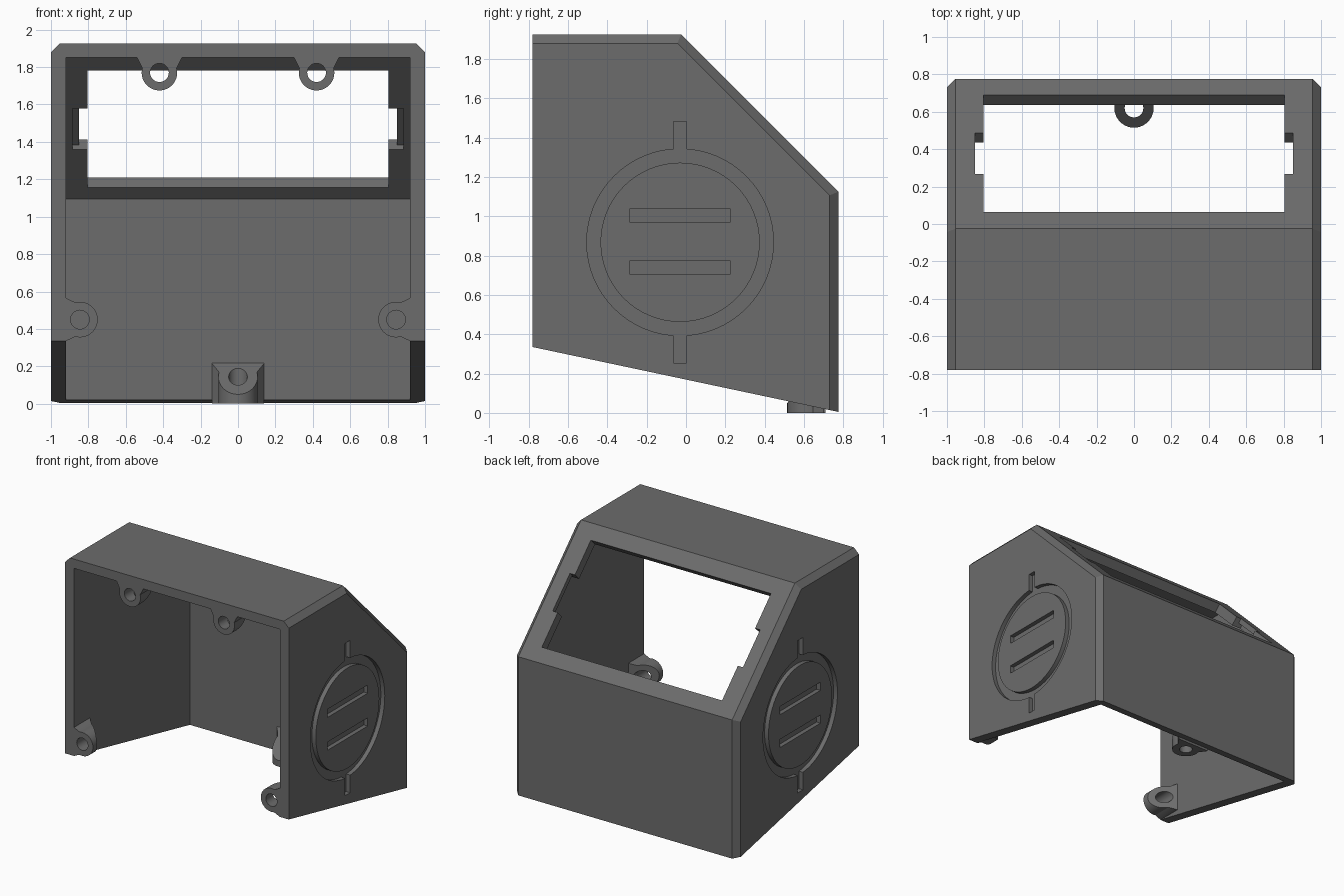
import bpy, bmesh, math
from mathutils import Vector, Matrix

if "Cube" in bpy.data.objects:
    bpy.data.objects.remove(bpy.data.objects["Cube"])

gray = bpy.data.materials.new("dark gray plastic")
gray.diffuse_color = (0.15, 0.15, 0.15, 1)
gray.use_nodes = True
gray.node_tree.nodes["Principled BSDF"].inputs["Base Color"].default_value = gray.diffuse_color


def make(name, bm):
    bmesh.ops.recalc_face_normals(bm, faces=bm.faces)
    me = bpy.data.meshes.new(name)
    bm.to_mesh(me)
    bm.free()
    me.materials.append(gray)
    ob = bpy.data.objects.new(name, me)
    bpy.context.collection.objects.link(ob)
    return ob


def loft(name, rings, closed=False):
    """Skin equal-length rings; cap the ends, or join last to first."""
    bm = bmesh.new()
    vs = [[bm.verts.new(p) for p in r] for r in rings]
    n = len(vs[0])
    pairs = list(zip(vs, vs[1:])) + ([(vs[-1], vs[0])] if closed else [])
    for a, b in pairs:
        for i in range(n):
            j = (i + 1) % n
            bm.faces.new((a[i], a[j], b[j], b[i]))
    if not closed:
        bm.faces.new(vs[0])
        bm.faces.new(vs[-1])
    return make(name, bm)


def box(name, center, size, rot=Matrix()):
    bm = bmesh.new()
    bmesh.ops.create_cube(bm, size=1)
    bm.transform(Matrix.Translation(center) @ rot @ Matrix.Diagonal((*size, 1)))
    return make(name, bm)


def cut(ob, cutters):
    """Subtract each cutter, bake the result and remove the cutters."""
    for c in cutters:
        m = ob.modifiers.new("cut", 'BOOLEAN')
        m.operation, m.solver, m.object = 'DIFFERENCE', 'EXACT', c
    dg = bpy.context.evaluated_depsgraph_get()
    me = bpy.data.meshes.new_from_object(ob.evaluated_get(dg))
    ob.modifiers.clear()
    ob.data = me
    for c in cutters:
        bpy.data.objects.remove(c)


def smooth(ob):
    bpy.ops.object.select_all(action='DESELECT')
    ob.select_set(True)
    bpy.context.view_layer.objects.active = ob
    bpy.ops.object.shade_smooth_by_angle(angle=math.radians(25))


# Housing: side profile inset towards both ends to give chamfered edges
FRONT, TOP, BACK, SLOPE = -0.78, 1.925, 0.775, 1.90


def profile(x, d):
    top, back, s = TOP - d, BACK - d, SLOPE - d * math.sqrt(2)
    low = 0.335 - 0.2122 * (back - FRONT)
    return [(x, FRONT, 0.335), (x, FRONT, top), (x, s - top, top),
            (x, back, s - back), (x, back, low)]


housing = loft("housing", [profile(-1, 0.045), profile(-0.955, 0),
                           profile(0.955, 0), profile(1, 0.045)])

# Cavity, open at the front and the bottom
s_in = SLOPE - 0.075 * math.sqrt(2)
cavity = loft("cavity", [[(x, -1, 1.85), (x, s_in - 1.85, 1.85), (x, 0.70, s_in - 0.70),
                          (x, 0.70, -0.5), (x, -1, -0.5)] for x in (-0.92, 0.92)])

# Display window in the sloped panel with side notches and inner clip pockets
tilt = Matrix.Rotation(math.radians(-45), 4, 'X')
normal = Vector((0, 1, 1)).normalized()
mid = Vector((0, 0.3775, SLOPE - 0.3775))
cutters = [cavity,
           box("window", mid, (1.61, 0.884, 0.4), tilt),
           box("notch", mid, (1.70, 0.311, 0.4), tilt),
           box("pocket", mid - normal * 0.14, (1.77, 0.311, 0.2), tilt)]

# Round groove, two tabs and two slots on each side wall
CY, CZ, DEPTH = -0.03, 0.868, 0.035
for s in (-1, 1):
    x0, x1 = s * (1 - DEPTH), s * 1.1
    rings = []
    for i in range(64):
        a = i * math.tau / 64
        c, d = math.cos(a), math.sin(a)
        rings.append([(x, CY + r * c, CZ + r * d) for x, r in
                      ((x0, 0.405), (x1, 0.405), (x1, 0.475), (x0, 0.475))])
    cutters.append(loft("ring", rings, closed=True))
    xc, w = (x0 + x1) / 2, abs(x1 - x0)
    for t in (-1, 1):
        cutters.append(box("tab", (xc, CY, CZ + t * 0.535), (w, 0.065, 0.16)))
        cutters.append(box("slot", (xc, CY, CZ + 0.003 + t * 0.1325), (w, 0.515, 0.066)))
cut(housing, cutters)
smooth(housing)


# Screw bosses: flared at the wall, rounded at the tip, with a slanted rear
def boss(name, origin, u, v, w, r, vc, flare, tip, slant):
    o, u, v, w = (Vector(p) for p in (origin, u, v, w))
    pts = [(-flare, -0.01), (-flare, 0)]
    for i in range(25):
        a = math.radians(195 - 210 * i / 24)
        pts.append((r * math.cos(a), vc + r * math.sin(a)))
    pts += [(flare, 0), (flare, -0.01)]
    ob = loft(name, [[o + u * a + v * b for a, b in pts],
                     [o + u * a + v * b + w * (tip + (vc + r - b) * slant) for a, b in pts]])
    hole = []
    for k in (-0.1, 0.5):
        hole.append([o + u * (0.05 * math.cos(i * math.tau / 32))
                     + v * (vc + 0.05 * math.sin(i * math.tau / 32)) + w * k
                     for i in range(32)])
    cut(ob, [loft("hole", hole)])
    smooth(ob)


for s, side in ((-1, "left"), (1, "right")):
    boss("top_boss_" + side, (s * 0.42, FRONT, 1.85), (1, 0, 0), (0, 0, -1), (0, 1, 0),
         0.095, 0.08, 0.12, 0.05, 0.9)
    boss("side_boss_" + side, (s * 0.92, FRONT, 0.45), (0, 0, 1), (-s, 0, 0), (0, 1, 0),
         0.095, 0.075, 0.115, 0.05, 0.9)
boss("bottom_boss", (0, 0.70, 0), (1, 0, 0), (0, -1, 0), (0, 0, 1),
     0.105, 0.08, 0.14, 0.05, 0.9)
